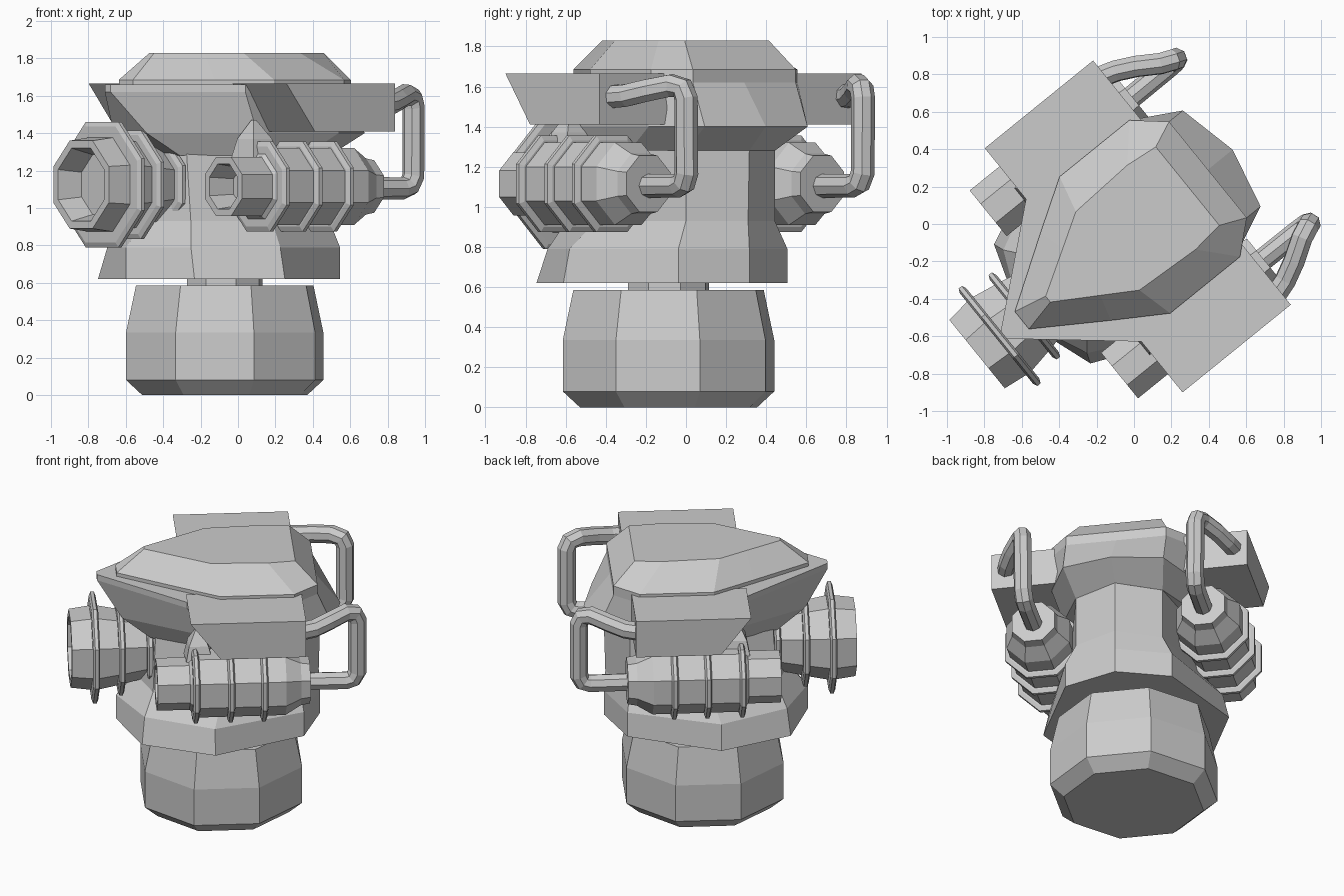
import bpy, bmesh
from math import radians, cos, sin, pi
from mathutils import Matrix

if "Cube" in bpy.data.objects:
    bpy.data.objects.remove(bpy.data.objects["Cube"])

# Everything is modelled symmetric about local x = 0 (front = -y), then turned into place
TURN = Matrix.Rotation(radians(-51), 4, 'Z') @ Matrix.Translation((0.023, 0, 0))


def finish(name, bm):
    bmesh.ops.recalc_face_normals(bm, faces=bm.faces)
    me = bpy.data.meshes.new(name)
    bm.to_mesh(me)
    bm.free()
    me.transform(TURN)
    ob = bpy.data.objects.new(name, me)
    bpy.context.collection.objects.link(ob)
    return ob


def loft(name, loops):
    """Skin closed loops of 3D points, capping both ends."""
    bm = bmesh.new()
    rows = [[bm.verts.new(p) for p in loop] for loop in loops]
    n = len(rows[0])
    for a, b in zip(rows, rows[1:]):
        for i in range(n):
            j = (i + 1) % n
            bm.faces.new((a[i], a[j], b[j], b[i]))
    bm.faces.new(rows[0])
    bm.faces.new(rows[-1])
    return finish(name, bm)


def sym(half, z):
    """Full outline at height z from the right-hand half, front to back."""
    left = [(-x, y) for x, y in reversed(half) if x > 0]
    return [(x, y, z) for x, y in half + left]


def octagon_z(y, z, r):
    return [(r * cos(pi / 8 + k * pi / 4), y + r * sin(pi / 8 + k * pi / 4), z)
            for k in range(8)]


def lathe(name, x, z, profile):
    """Octagonal turned part along y; profile holds (y, flat-to-centre distance)."""
    loops = []
    for y, a in profile:
        r = a / cos(pi / 8)
        loops.append([(x + r * cos(pi / 8 + k * pi / 4), y, z + r * sin(pi / 8 + k * pi / 4))
                      for k in range(8)])
    return loft(name, loops)


def ring(name, x, z, y, r, w=0.022):
    lathe(name, x, z, [(y - w, r - 0.025), (y - w / 2, r), (y + w / 2, r), (y + w, r - 0.025)])


def pipe(name, pts, r):
    cu = bpy.data.curves.new(name, 'CURVE')
    cu.dimensions = '3D'
    sp = cu.splines.new('POLY')
    sp.points.add(len(pts) - 1)
    for p, co in zip(sp.points, pts):
        p.co = (*co, 1)
    sp.use_smooth = False
    cu.bevel_depth = r
    cu.bevel_resolution = 2
    cu.use_fill_caps = True
    ob = bpy.data.objects.new(name, cu)
    bpy.context.collection.objects.link(ob)
    ob.matrix_world = TURN


# Octagonal foot and short neck
BY = -0.11
loft("base", [octagon_z(BY, z, r) for z, r in
              ((0, 0.46), (0.08, 0.55), (0.335, 0.55), (0.585, 0.495))])
loft("neck", [octagon_z(BY, z, 0.21) for z in (0.55, 0.66)])

# Flared body with a narrower waist
loft("body", [
    sym([(0, -0.79), (0.41, -0.65), (0.61, -0.19), (0.35, 0.40), (0, 0.53)], 0.62),
    sym([(0, -0.79), (0.355, -0.63), (0.57, -0.19), (0.35, 0.40), (0, 0.53)], 0.79),
    sym([(0, -0.66), (0.28, -0.57), (0.44, -0.14), (0.285, 0.38), (0, 0.52)], 0.93),
    sym([(0, -0.58), (0.22, -0.55), (0.40, -0.12), (0.285, 0.38), (0, 0.53)], 1.29)])

# Head: pointed visor in front, wide at the back, with a thin rim along the top
RIM = [(0.025, -0.915), (0.49, -0.365), (0.47, 0.33), (0.33, 0.49), (0, 0.49)]
loft("head", [
    sym([(0.20, -0.58), (0.38, -0.20), (0.42, 0.10), (0.285, 0.38), (0, 0.53)], 1.28),
    sym([(0.14, -0.76), (0.45, -0.25), (0.46, 0.30), (0.33, 0.585), (0, 0.66)], 1.40),
    sym(RIM, 1.62), sym(RIM, 1.66)])

# Faceted dome
DOME = [(0.06, -0.79), (0.30, -0.42), (0.47, -0.15), (0.47, 0.33), (0.33, 0.49), (0, 0.49)]
loft("dome", [
    sym(DOME, 1.635), sym(DOME, 1.685),
    sym([(0.02, -0.61), (0.16, -0.38), (0.27, -0.20), (0.29, 0.17), (0.27, 0.35), (0, 0.35)],
        1.83)])

# Central cannon with stepped rings
CZ = 1.125
lathe("cannon", -0.01, CZ, [(-0.92, 0.15), (-1.09, 0.195), (-1.09, 0.235), (-0.93, 0.255),
                            (-0.765, 0.225), (-0.60, 0.19), (-0.48, 0.17)])
for y, r in ((-0.935, 0.335), (-0.765, 0.29), (-0.58, 0.245)):
    ring("cannon_ring", -0.01, CZ, y, r)

# Side assemblies: box, barrel, rings, bracket and pipe
for s, side in ((1, "right"), (-1, "left")):
    loft(side + "_box", [
        [(s * x, -0.17, 1.41), (s * x, 0.38, 1.41), (s * x, 0.38, 1.665), (s * x, -0.365, 1.665)]
        for x in (0.38, 0.84)])
    bx, bz = s * 0.558, 1.115
    lathe(side + "_barrel", bx, bz, [
        (-0.42, 0.10), (-0.57, 0.12), (-0.57, 0.157), (-0.36, 0.157), (-0.31, 0.205),
        (0.26, 0.205), (0.36, 0.15), (0.42, 0.14)])
    for y in (-0.32, -0.095, 0.12):
        ring(side + "_barrel_ring", bx, bz, y, 0.24)
    loft(side + "_bracket", [
        [(s * (0.48 + dx * k), -0.30 + dy * k, z) for dx, dy in
         ((-0.1, -0.08), (0.1, -0.08), (0.1, 0.1), (-0.1, 0.1))]
        for z, k in ((1.25, 1.0), (1.37, 0.7), (1.47, 0.1))])
    pipe(side + "_pipe", [(s * x, y, z) for x, y, z in (
        (0.558, 0.38, 1.105), (0.56, 0.66, 1.105), (0.562, 0.705, 1.12), (0.565, 0.73, 1.17),
        (0.568, 0.73, 1.54), (0.575, 0.71, 1.59), (0.60, 0.65, 1.605), (0.67, 0.54, 1.58),
        (0.72, 0.44, 1.555), (0.745, 0.36, 1.55))], 0.06)
